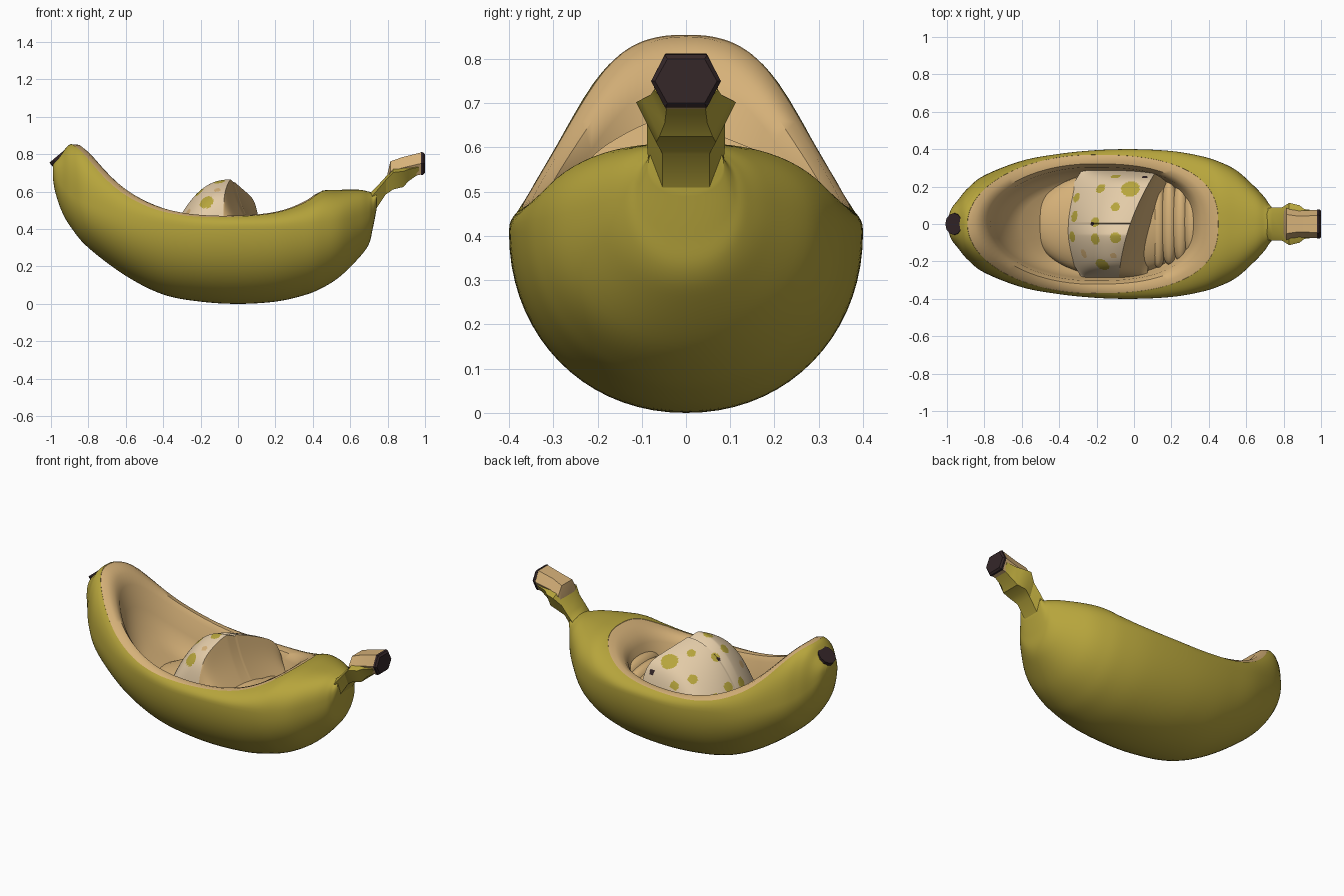
import bpy, bmesh, math
from mathutils import Vector

if "Cube" in bpy.data.objects:
    bpy.data.objects.remove(bpy.data.objects["Cube"])


def material(name, r, g, b):
    m = bpy.data.materials.new(name)
    m.diffuse_color = (r, g, b, 1)
    m.use_nodes = True
    m.node_tree.nodes["Principled BSDF"].inputs["Base Color"].default_value = m.diffuse_color
    return m


SKIN = material("olive yellow skin", 0.47, 0.375, 0.045)
FLESH = material("tan flesh", 0.67, 0.44, 0.19)
CREAM = material("cream blanket", 0.77, 0.60, 0.39)
DARK = material("dark brown tip", 0.035, 0.02, 0.022)


def smooth(ob, angle):
    bpy.ops.object.select_all(action='DESELECT')
    ob.select_set(True)
    bpy.context.view_layer.objects.active = ob
    bpy.ops.object.shade_smooth_by_angle(angle=math.radians(angle))


def finish(name, bm, mats, angle=40):
    me = bpy.data.meshes.new(name)
    bm.to_mesh(me)
    bm.free()
    for m in mats:
        me.materials.append(m)
    ob = bpy.data.objects.new(name, me)
    bpy.context.collection.objects.link(ob)
    smooth(ob, angle)
    return ob


def loft(name, rings, mats, angle=40, index=0):
    """Skin a list of closed rings and cap both ends."""
    bm = bmesh.new()
    vs = [[bm.verts.new(p) for p in r] for r in rings]
    n = len(vs[0])
    for a, b in zip(vs, vs[1:]):
        for i in range(n):
            bm.faces.new((a[i], a[(i + 1) % n], b[(i + 1) % n], b[i]))
    bm.faces.new(vs[0])
    bm.faces.new(vs[-1])
    for f in bm.faces:
        f.material_index = index
    bmesh.ops.recalc_face_normals(bm, faces=bm.faces)
    return finish(name, bm, mats, angle)


def power(v, e):
    return math.copysign(abs(v) ** e, v)


# Hull stations: x, bottom z, top z, half width, z of widest point
STATIONS = [Vector(s) for s in (
    (-.99, .67, .745, .045, .71), (-.975, .59, .77, .085, .68),
    (-.94, .49, .81, .13, .63), (-.89, .405, .855, .19, .58),
    (-.8, .30, .835, .26, .53), (-.6, .15, .68, .338, .46),
    (-.4, .05, .58, .375, .43), (-.2, .012, .53, .395, .41),
    (0, 0, .515, .40, .41), (.2, .012, .525, .39, .41),
    (.35, .045, .565, .365, .41), (.45, .085, .605, .335, .41),
    (.55, .15, .61, .285, .42), (.65, .25, .61, .195, .45),
    (.70, .32, .60, .14, .47), (.72, .40, .60, .11, .50),
    (.74, .50, .615, .085, .56))]
rows = []
for i in range(len(STATIONS) - 1):
    p0, p1 = STATIONS[max(i - 1, 0)], STATIONS[i]
    p2, p3 = STATIONS[i + 1], STATIONS[min(i + 2, len(STATIONS) - 1)]
    for k in range(6):
        t = k / 6
        rows.append(p1 + 0.5 * t * ((p2 - p0) + t * ((2 * p0 - 5 * p1 + 4 * p2 - p3)
                                                    + t * (3 * p1 - p0 - 3 * p2 + p3))))
rows.append(STATIONS[-1])


def hull_ring(r, n=72):
    x, zb, zt, w, zm = r
    ring = []
    for i in range(n):
        t = 2 * math.pi * i / n
        c, s = math.cos(t), math.sin(t)
        e = 0.8 if s > 0 else 0.96
        ring.append((x, w * power(c, e), zm + (zt - zm if s > 0 else zm - zb) * power(s, e)))
    return ring


def top(x, y):
    """Height of the uncut hull top."""
    for a, b in zip(rows, rows[1:]):
        if a[0] <= x <= b[0]:
            r = a.lerp(b, (x - a[0]) / (b[0] - a[0]))
            q = min(abs(y) / r[3], 1)
            return r[4] + (r[2] - r[4]) * (1 - q ** 2.5) ** 0.4
    return 0.8


hull = loft("peel_hull", [hull_ring(r) for r in rows], [SKIN, FLESH])

# Cavity cutter follows the curved rim: (plan scale, height offset)
LEVELS = ((.02, .3), (1.04, .06), (1.0, -.002), (.94, -.006), (.87, -.022), (.82, -.06),
          (.78, -.17), (.71, -.25), (.58, -.30), (.02, -.32))
rings = []
for k, off in LEVELS:
    ring = []
    for i in range(96):
        t = 2 * math.pi * i / 96
        c, s = math.cos(t), math.sin(t)
        e = 0.78 if c > 0 else 1.0
        x, y = -.22 + k * .67 * power(c, e), k * .37 * power(s, e)
        ring.append((x, y, top(x, y) + off))
    rings.append(ring)
cutter = loft("cavity_cutter", rings, [SKIN, FLESH], index=1)
mod = hull.modifiers.new("cavity", 'BOOLEAN')
mod.operation = 'DIFFERENCE'
mod.solver = 'EXACT'
mod.object = cutter
bpy.context.view_layer.objects.active = hull
bpy.ops.object.modifier_apply(modifier=mod.name)
bpy.data.objects.remove(cutter)
smooth(hull, 40)


# Stem: hexagonal lofts, stations (x, bottom z, top z, half width); side = height of the flanks
def stem(name, stations, mat, side=0.0):
    out = []
    for x, zb, zt, w in stations:
        m, h = (zb + zt) / 2, (zt - zb) / 2
        out.append([(x, w * dy, m + h * dz) for dy, dz in
                    ((1, side), (.6, 1), (-.6, 1), (-1, side), (-.6, -1), (.6, -1))])
    loft(name, out, [mat], 30)


stem("stem_neck", [(.66, .42, .585, .075), (.71, .46, .595, .085), (.74, .51, .625, .088),
                   (.79, .585, .68, .088), (.83, .612, .725, .113), (.885, .625, .73, .10),
                   (.91, .655, .735, .08), (.968, .695, .74, .072)], SKIN, .6)
stem("stem_flesh", [(.80, .65, .70, .07), (.815, .655, .762, .085), (.88, .67, .785, .07),
                    (.98, .692, .81, .076)], FLESH)
stem("stem_tip", [(.978, .69, .812, .078), (.99, .69, .81, .079), (1.0, .70, .80, .07)], DARK)

# Dark blossom end on the other side
bpy.ops.mesh.primitive_cylinder_add(vertices=12, radius=.058, depth=.05,
                                    location=(-.948, 0, .773), rotation=(0, math.radians(-40), 0))
bpy.context.object.name = "blossom_end"
bpy.context.object.data.materials.append(DARK)


# Soft bedding inside the cavity
def pad(name, loc, size):
    bpy.ops.mesh.primitive_uv_sphere_add(segments=40, ring_count=20, location=loc)
    ob = bpy.context.object
    ob.name = name
    ob.scale = size
    ob.data.materials.append(FLESH)
    smooth(ob, 60)


pad("mattress", (-.11, 0, .28), (.44, .28, .13))
for i in range(4):
    pad("fold_%d" % (i + 1), (.13 + .06 * i, .01, .31 + .018 * i), (.055, .245 - .015 * i, .085))

# Spotted blanket mound: grid across (u) and along (v); right side is the tan underside
SPOTS = ((-.18, .19, .028, 2), (-.02, .19, .05, 2), (-.32, .04, .03, 2), (-.33, -.07, .03, 2),
         (-.21, -.08, .03, 2), (-.10, -.075, .03, 2), (-.10, .255, .026, 2), (-.10, .09, .025, 2),
         (-.31, .14, .027, 2), (-.21, .01, .028, 2), (-.17, -.22, .04, 2),
         (-.22, .0, .012, 3), (.06, .25, .016, 3), (-.11, -.17, .018, 1), (-.27, -.16, .025, 1))
bm = bmesh.new()
NV, NL, NR = 100, 80, 14


def mound_point(u, v):
    """u runs -1 (left base) to 0 (ridge) to 1 (right base)."""
    xr = -.02 + .10 * v + .04 * v * v
    d = abs(v + .2) / (1.2 if v > 0 else .8)
    zr = .35 + (.315 - .13 * min(d, 1.2) ** 1.3) * (1 - abs(v) ** 12)
    if u <= 0:
        xl = -.38 + .10 * v * v
        return Vector((xr - (xl - xr) * u, .285 * v, .33 + (zr - .33) * (1 - abs(u) ** 2.4)))
    reach = .15 - .06 * max(v, 0)
    return Vector((xr + reach * u - .02 * math.sin(math.pi * u), .285 * v, zr + (.33 - zr) * u))


spots3d = []
for sx, sy, r, m in SPOTS:  # lift each plan position onto the mound
    p = min((mound_point(-k / 100, sy / .285) for k in range(101)), key=lambda q: abs(q.x - sx))
    spots3d.append((p, r, m))
grid = [[bm.verts.new(mound_point(i / NL if i <= 0 else i / NR, -1 + 2 * j / NV))
         for i in range(-NL, NR + 1)] for j in range(NV + 1)]
for a, b in zip(grid, grid[1:]):
    for i in range(NL + NR):
        f = bm.faces.new((a[i], a[i + 1], b[i + 1], b[i]))
        f.material_index = 1 if i >= NL else 0
        if i < NL:
            c = f.calc_center_median()
            for p, r, m in spots3d:
                if (c - p).length < r:
                    f.material_index = m
finish("spotted_blanket", bm, [CREAM, FLESH, SKIN, DARK], 45)
